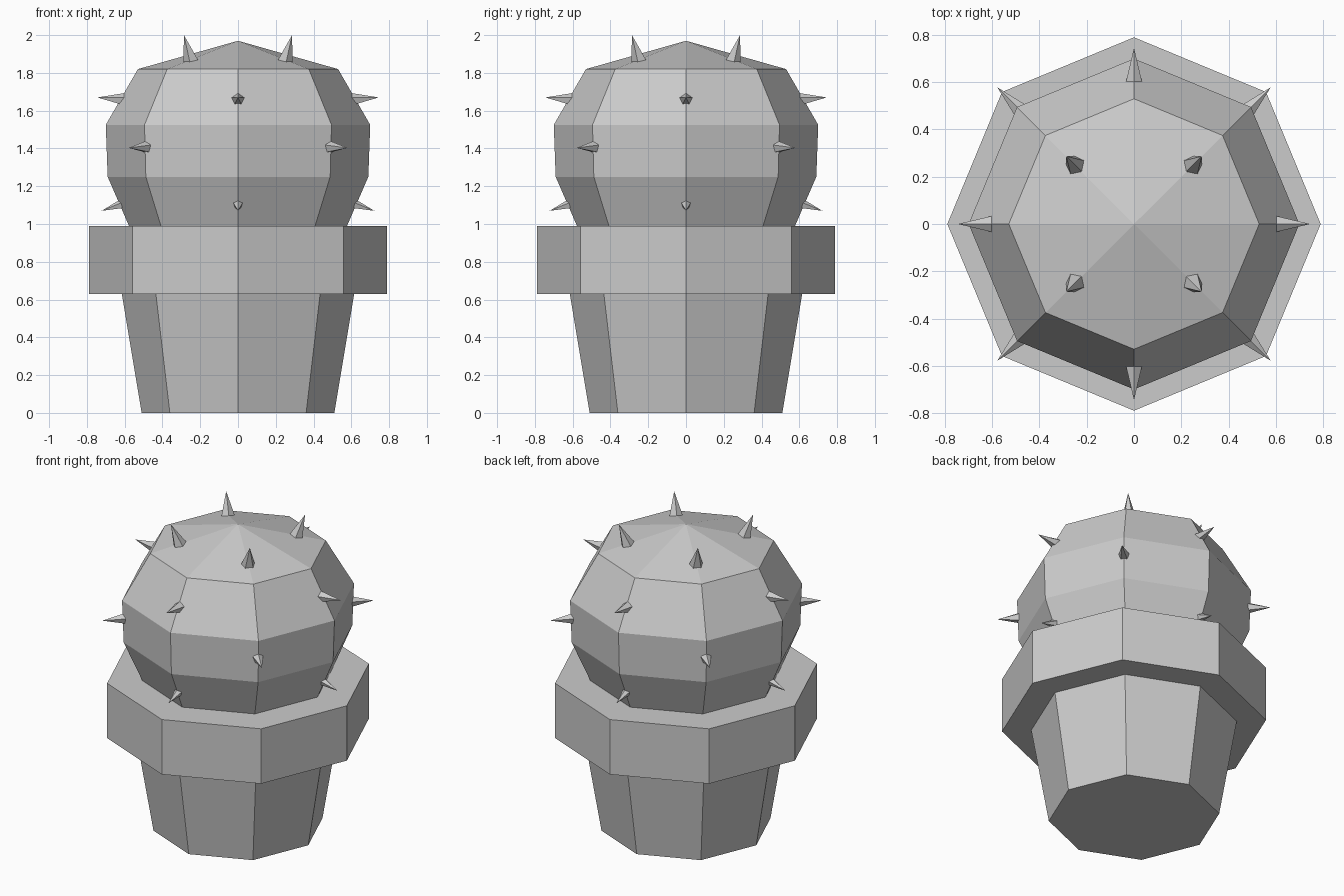
import bpy, bmesh
from math import cos, sin, pi
from mathutils import Vector, Matrix

if "Cube" in bpy.data.objects:
    bpy.data.objects.remove(bpy.data.objects["Cube"])


def make_object(name, bm):
    bmesh.ops.recalc_face_normals(bm, faces=bm.faces[:])
    mesh = bpy.data.meshes.new(name)
    bm.to_mesh(mesh)
    bm.free()
    obj = bpy.data.objects.new(name, mesh)
    bpy.context.collection.objects.link(obj)
    return obj


def lathe(name, profile, sides=8):
    """Faceted solid of revolution from (radius, z) pairs; radius 0 makes a pole."""
    bm = bmesh.new()
    rings = []
    for r, z in profile:
        n = sides if r else 1
        rings.append([bm.verts.new((r * cos(2 * pi * i / sides), r * sin(2 * pi * i / sides), z))
                      for i in range(n)])
    for a, b in zip(rings, rings[1:]):
        for i in range(sides):
            j = (i + 1) % sides
            if len(b) == 1:
                bm.faces.new((a[i], a[j], b[0]))
            else:
                bm.faces.new((a[i], a[j], b[j], b[i]))
    for ring in (rings[0], rings[-1]):
        if len(ring) > 1:
            bm.faces.new(ring)
    return make_object(name, bm)


# Tapered pot with overhanging rim
lathe("pot", [(0.51, 0), (0.615, 0.63), (0.79, 0.63), (0.79, 0.99)])

# Rounded cactus body
lathe("cactus_body", [(0.575, 0.985), (0.69, 1.25), (0.70, 1.525), (0.53, 1.82), (0, 1.97)])

# Spines: (base radius out, base z, tip radius out, tip z, thickness, start angle), four per row
rows = [
    (0.352, 1.865, 0.405, 2.00, 0.042, pi / 4),
    (0.605, 1.658, 0.745, 1.67, 0.035, 0),
    (0.685, 1.408, 0.818, 1.403, 0.033, pi / 4),
    (0.605, 1.108, 0.722, 1.07, 0.029, 0),
]
bm = bmesh.new()
for r0, z0, r1, z1, thick, start in rows:
    for k in range(4):
        a = start + k * pi / 2
        out = Vector((cos(a), sin(a), 0))
        base = out * r0 + Vector((0, 0, z0))
        tip = out * r1 + Vector((0, 0, z1))
        axis = tip - base
        place = Matrix.Translation((base + tip) / 2) @ axis.to_track_quat('Z', 'Y').to_matrix().to_4x4()
        bmesh.ops.create_cone(bm, cap_ends=True, segments=5, radius1=thick, radius2=0,
                              depth=axis.length, matrix=place)
bmesh.ops.remove_doubles(bm, verts=bm.verts[:], dist=0.0001)
make_object("spines", bm)
